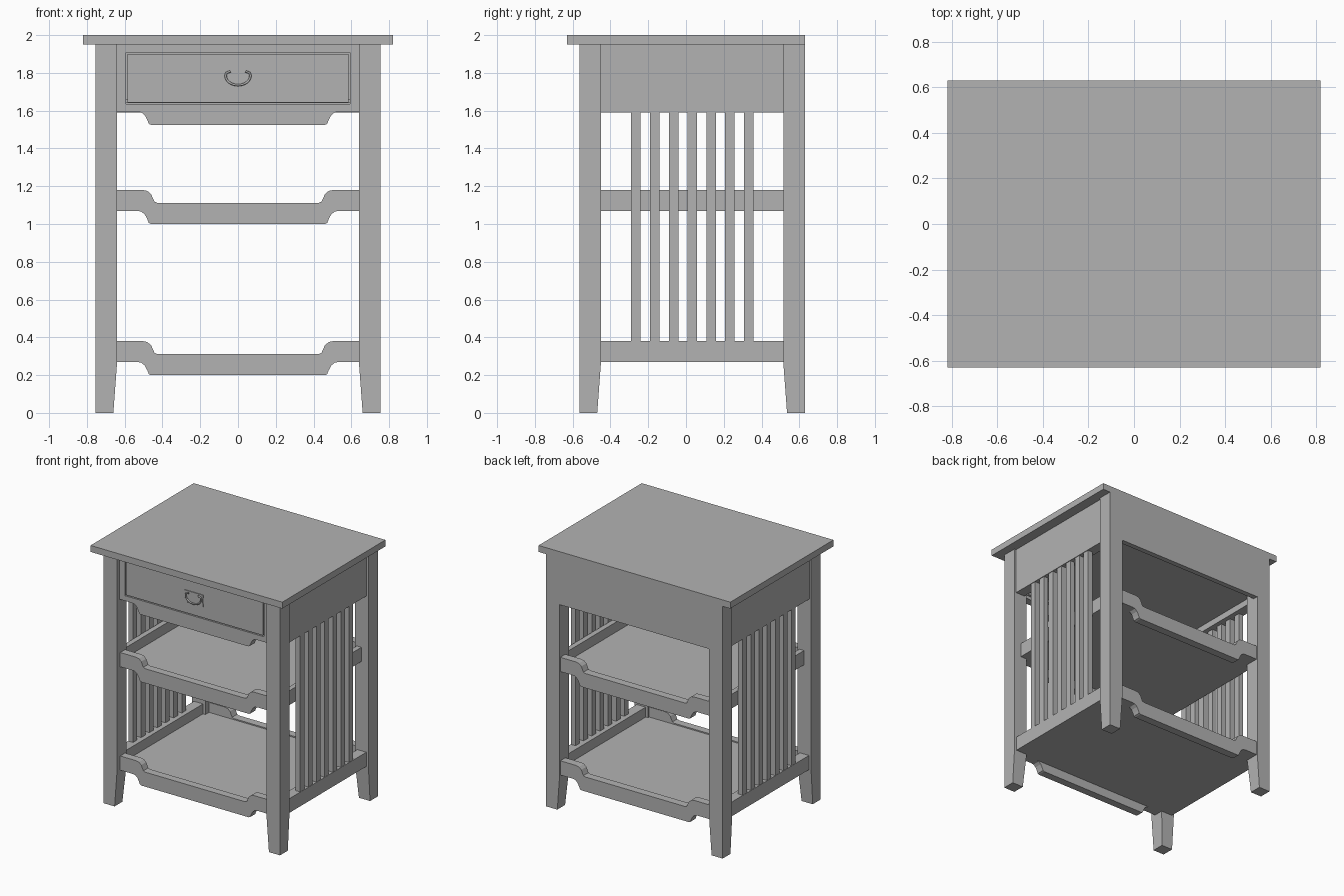
import bpy, bmesh, math

cube = bpy.data.objects.get("Cube")
if cube:
    bpy.data.objects.remove(cube, do_unlink=True)

GREY = (0.45, 0.45, 0.45, 1)
mat = bpy.data.materials.new("plain grey")
mat.use_nodes = True
mat.diffuse_color = GREY
mat.node_tree.nodes["Principled BSDF"].inputs["Base Color"].default_value = GREY


def finish(name, bm):
    bmesh.ops.recalc_face_normals(bm, faces=bm.faces)
    mesh = bpy.data.meshes.new(name)
    bm.to_mesh(mesh)
    bm.free()
    mesh.materials.append(mat)
    obj = bpy.data.objects.new(name, mesh)
    bpy.context.collection.objects.link(obj)
    return obj


def box(name, x, y, z):
    """Box from (low, high) ranges."""
    bm = bmesh.new()
    bmesh.ops.create_cube(bm, size=1)
    for v in bm.verts:
        v.co = [(r[0] + r[1]) / 2 + c * (r[1] - r[0]) for c, r in zip(v.co, (x, y, z))]
    return finish(name, bm)


def side_box(name, x, y, z):
    """Matching boxes on the left and right."""
    box("left_" + name, x, y, z)
    box("right_" + name, (-x[1], -x[0]), y, z)


def board(name, outline, y0, y1):
    """Upright board: an x-z outline given depth along y."""
    bm = bmesh.new()
    face = bm.faces.new([bm.verts.new((x, y0, z)) for x, z in outline])
    new = bmesh.ops.extrude_face_region(bm, geom=[face])["geom"]
    for v in new:
        if isinstance(v, bmesh.types.BMVert):
            v.co.y = y1
    return finish(name, bm)


def mirrored(half):
    return half + [(-x, z) for x, z in reversed(half)]


# Table top
box("table_top", (-0.82, 0.82), (-0.63, 0.63), (1.95, 2.0))

# Legs, tapered on their inner faces near the floor
LEG_IN, LEG_OUT, TAPER = 0.64, 0.755, 0.02


def leg(name, side, outer_y, inner_y):
    bm = bmesh.new()
    toward = TAPER if outer_y > inner_y else -TAPER
    rings = []
    for z, t in ((0, 1), (0.27, 0), (1.95, 0)):
        xi, yi = LEG_IN + TAPER * t, inner_y + toward * t
        rings.append([bm.verts.new((side * x, y, z)) for x, y in
                      ((xi, yi), (LEG_OUT, yi), (LEG_OUT, outer_y), (xi, outer_y))])
    for low, high in zip(rings, rings[1:]):
        for i in range(4):
            j = (i + 1) % 4
            bm.faces.new((low[i], low[j], high[j], high[i]))
    bm.faces.new(rings[0])
    bm.faces.new(rings[-1])
    finish(name, bm)


for side, label in ((1, "left"), (-1, "right")):
    leg("front_leg_" + label, side, -0.565, -0.45)
    leg("back_leg_" + label, side, 0.63, 0.515)

# Side panels, lower rails, set-back middle rails and slats
SPAN = (-0.45, 0.515)
side_box("side_panel", (0.66, 0.74), SPAN, (1.59, 1.95))
side_box("lower_side_rail", (0.66, 0.737), SPAN, (0.27, 0.38))
side_box("middle_side_rail", (0.655, 0.695), SPAN, (1.07, 1.18))
for i in range(7):
    y = -0.265 + i * 0.0995
    side_box(f"slat_{i + 1}", (0.695, 0.735), (y - 0.025, y + 0.025), (0.38, 1.59))

# Dipped edge shared by the rails and the front apron
DIP_BOTTOM = [(0.46, -0.07), (0.472, -0.065), (0.48, -0.045), (0.493, -0.02),
              (0.512, -0.004), (0.535, 0), (LEG_IN, 0)]
DIP_TOP = [(LEG_IN, 0.11), (0.505, 0.11), (0.48, 0.105), (0.46, 0.088),
           (0.45, 0.065), (0.442, 0.048), (0.428, 0.042)]

# Shelves with shaped rails front and back
for label, z in (("lower", 0.27), ("middle", 1.07)):
    half = [(x, z + dz) for x, dz in DIP_BOTTOM + DIP_TOP]
    board(label + "_front_rail", mirrored(half), -0.525, -0.465)
    board(label + "_back_rail", mirrored(half), 0.56, 0.622)
    box(label + "_shelf", (-0.67, 0.67), (-0.47, 0.565), (z, z + 0.033))

# Back apron, flush with the legs, and the panel under the drawer
box("back_apron", (-LEG_IN, LEG_IN), (0.59, 0.63), (1.59, 1.95))
box("dust_panel", (-0.67, 0.67), (-0.5, 0.6), (1.64, 1.66))

# Front apron frame around the drawer opening
FRONT, BACK = -0.533, -0.47
OPEN_X, OPEN_Z = 0.594, (1.635, 1.908)
lower = [(x, 1.595 + dz) for x, dz in DIP_BOTTOM] + [(LEG_IN, OPEN_Z[0])]
board("front_apron_bottom", mirrored(lower), FRONT, BACK)
box("front_apron_top", (-LEG_IN, LEG_IN), (FRONT, BACK), (OPEN_Z[1], 1.95))
side_box("front_apron_stile", (OPEN_X, LEG_IN), (FRONT, BACK), OPEN_Z)
GAP = 0.008
box("drawer_front", (GAP - OPEN_X, OPEN_X - GAP), (FRONT, BACK),
    (OPEN_Z[0] + GAP, OPEN_Z[1] - GAP))
box("drawer_backing", (-0.62, 0.62), (BACK - 0.01, BACK + 0.02), (1.62, 1.92))

# Drawer pull: notched plate with a hanging bail
plate = [(0.05, 1.735), (0.055, 1.728), (0.08, 1.728), (0.08, 1.75), (0.074, 1.757),
         (0.074, 1.792), (0.08, 1.8), (0.08, 1.82)]
board("pull_plate", mirrored(plate), FRONT - 0.006, FRONT + 0.002)

curve = bpy.data.curves.new("pull_bail", "CURVE")
curve.dimensions = "3D"
curve.bevel_depth = 0.006
curve.bevel_resolution = 2
path = [(-0.04, 1.808), (-0.062, 1.8)]
path += [(-0.066 * math.cos(a), 1.785 - 0.05 * math.sin(a))
         for a in (math.pi * i / 12 for i in range(13))]
path += [(0.062, 1.8), (0.04, 1.808)]
spline = curve.splines.new("POLY")
spline.points.add(len(path) - 1)
for p, (x, z) in zip(spline.points, path):
    p.co = (x, FRONT - 0.012, z, 1)
curve.use_fill_caps = True
curve.materials.append(mat)
bail = bpy.data.objects.new("pull_bail", curve)
bpy.context.collection.objects.link(bail)
